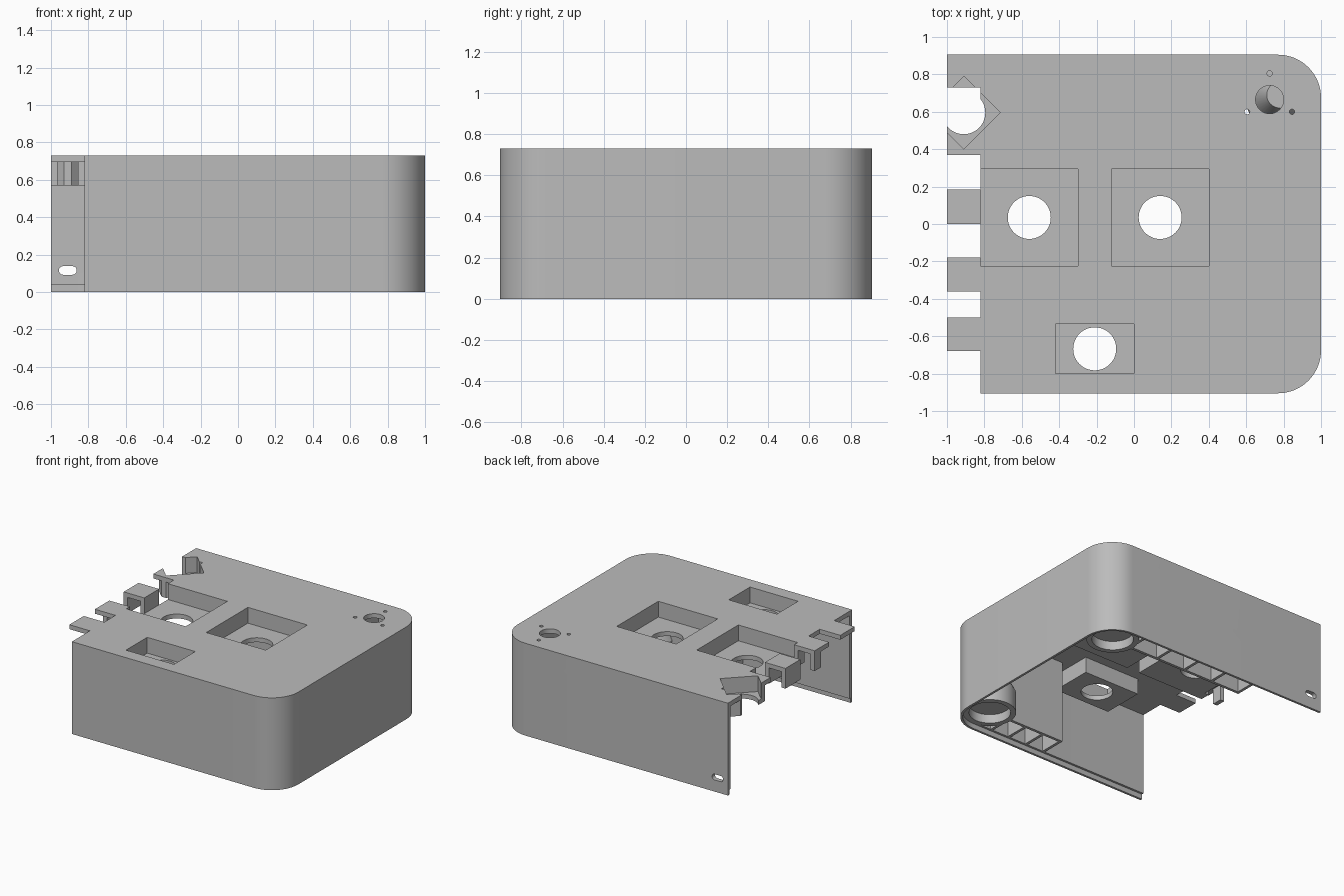
import bpy, bmesh, math
from math import cos, sin, pi, radians

if "Cube" in bpy.data.objects:
    bpy.data.objects.remove(bpy.data.objects["Cube"])

gray = bpy.data.materials.new("plain gray")
gray.use_nodes = True
gray.diffuse_color = (0.5, 0.5, 0.5, 1)
gray.node_tree.nodes["Principled BSDF"].inputs["Base Color"].default_value = (0.5, 0.5, 0.5, 1)

H = 0.73        # total height
D = 0.905       # half depth
R = 0.23        # corner radius
T = 0.035       # wall thickness
LIP = 0.04      # height of the lid rebate
LOW = 0.57      # underside of the pockets
EDGE = -0.82    # root of the finger joint


def loft(name, bottom, top, z0, z1):
    """Solid between two outlines with the same number of points."""
    bm = bmesh.new()
    a = [bm.verts.new((x, y, z0)) for x, y in bottom]
    b = [bm.verts.new((x, y, z1)) for x, y in top]
    n = len(a)
    bm.faces.new(a[::-1])
    bm.faces.new(b)
    for i in range(n):
        j = (i + 1) % n
        bm.faces.new((a[i], a[j], b[j], b[i]))
    bmesh.ops.recalc_face_normals(bm, faces=bm.faces)
    mesh = bpy.data.meshes.new(name)
    bm.to_mesh(mesh)
    bm.free()
    mesh.materials.append(gray)
    obj = bpy.data.objects.new(name, mesh)
    bpy.context.collection.objects.link(obj)
    return obj


def prism(name, pts, z0, z1):
    return loft(name, pts, pts, z0, z1)


def box(name, x0, x1, y0, y1, z0, z1):
    return prism(name, [(x0, y0), (x1, y0), (x1, y1), (x0, y1)], z0, z1)


def circle(x, y, r, n=48):
    return [(x + r * cos(2 * pi * i / n), y + r * sin(2 * pi * i / n)) for i in range(n)]


def diamond(x, y, h):
    return [(x + h, y), (x, y + h), (x - h, y), (x, y - h)]


def outline(inset, left):
    """Case outline with two round corners on the +x side."""
    r, c = R - inset, D - R
    pts = [(left, -D + inset)]
    for side, start in ((-1, -pi / 2), (1, 0)):
        for i in range(17):
            a = start + i * pi / 32
            pts.append((1 - R + r * cos(a), side * c + r * sin(a)))
    return pts + [(left, D - inset)]


def cut(obj, cutters):
    bpy.context.view_layer.objects.active = obj
    for c in cutters:
        mod = obj.modifiers.new("cut", 'BOOLEAN')
        mod.operation = 'DIFFERENCE'
        mod.solver = 'EXACT'
        mod.object = c
        bpy.ops.object.modifier_apply(modifier=mod.name)


def remove(objs):
    for o in objs:
        bpy.data.objects.remove(o)


# Case shell with a thinner lip around the open bottom
shell = prism("case_shell", outline(0, -1), 0, H)
hollow = [prism("hollow", outline(T, -2), -1, H - T),
          prism("rebate", outline(0.018, -2), -1, LIP)]
cut(shell, hollow)
remove(hollow)

# Pocket trays below the top plate, and their cavities
parts = [shell]
cutters = []
wells = [("left_square_pocket", -0.82, -0.30, -0.225, 0.295),
         ("right_square_pocket", -0.12, 0.40, -0.225, 0.295),
         ("front_pocket", -0.42, 0.0, -0.80, -0.535)]
for name, x0, x1, y0, y1 in wells:
    parts.append(box(name, x0 - T, x1 + T, y0 - T, y1 + T, LOW, H - 0.02))
    cutters.append(box("cavity", x0, x1, y0, y1, LOW + T, 1))
    cutters.append(prism("hole", circle((x0 + x1) / 2, (y0 + y1) / 2, 0.115), 0.4, 1))
parts.append(prism("diamond_pocket", diamond(-0.91, 0.595, 0.195 + T * 1.41), LOW, H - 0.02))
cutters.append(prism("cavity", diamond(-0.91, 0.595, 0.195), LOW + T, 1))
cutters.append(prism("hole", circle(-0.91, 0.595, 0.115), 0.4, 1))

# Hanging wall of the neighbouring pocket at the joint
parts.append(box("joint_wall", -1, -1 + T, -0.26, 0.33, LOW, H - 0.02))

# Finger joint gaps and the trim at the open side
for y0, y1 in ((-0.50, -0.36), (-0.18, 0.0), (0.185, 0.37), (0.55, 0.73)):
    cutters.append(box("gap", -2, EDGE, y0, y1, 0.4, 1))
cutters.append(box("front_gap", -2, EDGE, -2, -0.68, -1, 1))
cutters.append(box("trim", -2, -1, -2, 2, -1, 2))

# Stick opening and its screw holes
cutters.append(prism("stick_hole", circle(0.725, 0.665, 0.075), 0.6, 1))
for x, y in ((0.725, 0.805), (0.605, 0.60), (0.845, 0.60)):
    cutters.append(prism("screw_hole", circle(x, y, 0.014, 16), 0.6, 1))

# Strap slot through the back wall
slot = [(-0.91 + s * 0.025 + 0.023 * cos(a), 0.115 + 0.023 * sin(a))
        for s, start in ((1, -pi / 2), (-1, pi / 2))
        for a in [start + i * pi / 10 for i in range(11)]]
slot_cutter = prism("slot", slot, -0.2, 0.2)
slot_cutter.rotation_euler = (pi / 2, 0, 0)
slot_cutter.location = (0, D, 0)
cutters.append(slot_cutter)
bpy.context.view_layer.update()

for p in parts:
    cut(p, cutters)
remove(cutters)

# Round corner bosses with a recess below and a cone above
for side, label in ((1, "back"), (-1, "front")):
    x, y = 0.78, side * 0.69
    boss = prism(label + "_corner_boss", circle(x, y, 0.19), LIP, 0.2)
    recess = [prism("recess", circle(x, y, 0.15), -0.1, 0.11)]
    cut(boss, recess)
    remove(recess)
    cone = loft(label + "_boss_cone", circle(x, y, 0.19), circle(x, y, 0.07), 0.2, 0.45)
    parts += [boss, cone]

# Open compartments along the front and back walls
for side, label, end, cells in ((-1, "front", 0.11, 3), (1, "back", -0.42, 4)):
    start, t = 0.60, 0.022
    ya, yb = sorted((side * 0.67, side * (0.67 + t)))
    parts.append(box(label + "_inner_wall", end, 0.62, ya, yb, LIP, H - 0.02))
    ya, yb = sorted((side * 0.68, side * (D - 0.02)))
    for i in range(cells + 1):
        x = end + (start - end) * i / cells
        parts.append(box(label + "_rib", x, x + t, ya, yb, LIP, H - 0.02))

# Smooth round walls, keep edges sharp
bpy.ops.object.select_all(action='DESELECT')
for p in parts:
    p.select_set(True)
bpy.context.view_layer.objects.active = shell
bpy.ops.object.shade_smooth_by_angle(angle=radians(30))
